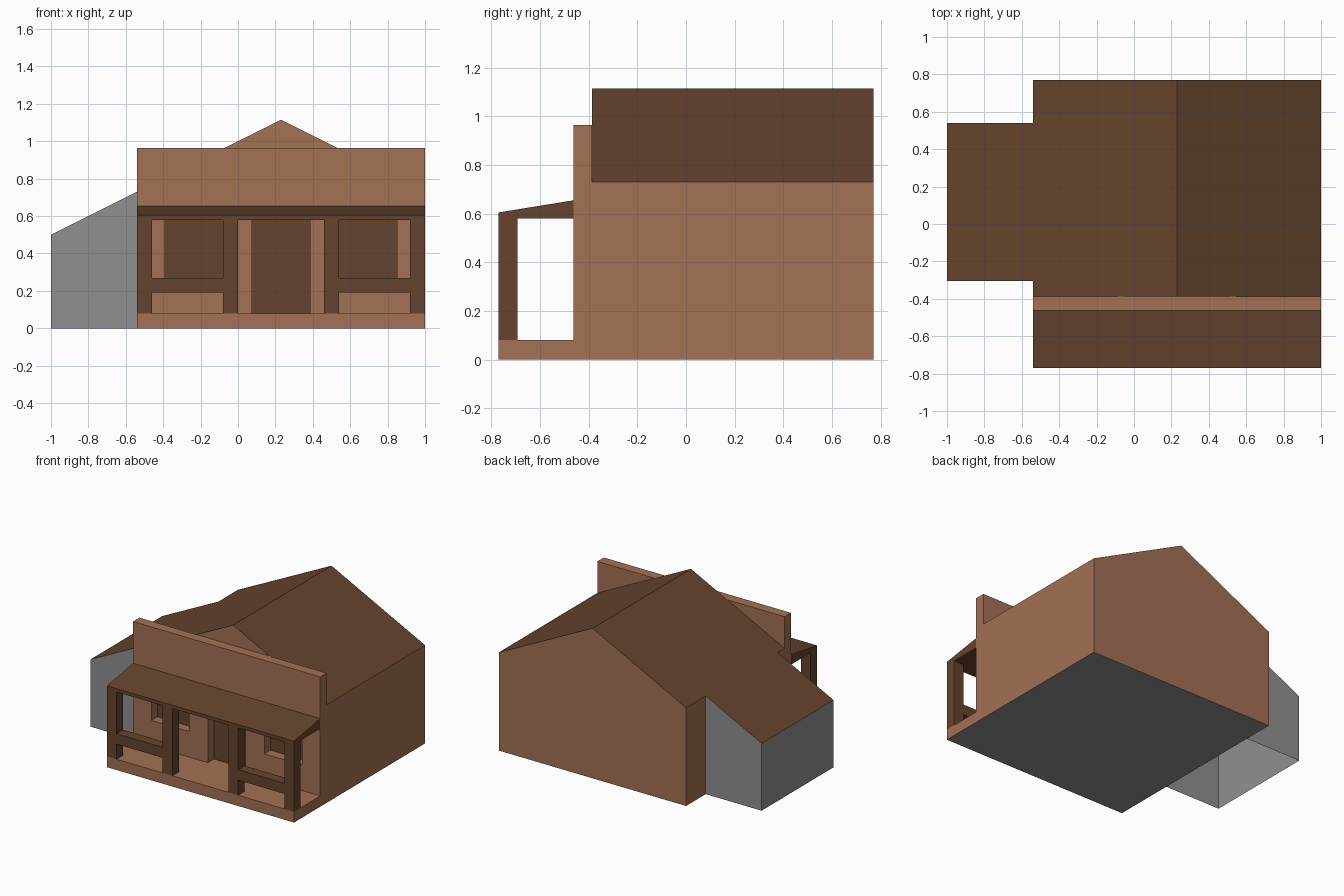
import bpy, bmesh

if "Cube" in bpy.data.objects:
    bpy.data.objects.remove(bpy.data.objects["Cube"])

def material(name, rgb):
    m = bpy.data.materials.new(name)
    lin = [((c / 255 + 0.055) / 1.055) ** 2.4 for c in rgb]
    m.diffuse_color = (*lin, 1)
    m.use_nodes = True
    m.node_tree.nodes["Principled BSDF"].inputs["Base Color"].default_value = m.diffuse_color
    return m

WALL = material("wall_tan_brown", (163, 113, 85))
DARK = material("dark_brown_wood", (102, 68, 46))
GREY = material("plain_grey", (144, 144, 144))

def prism(name, pts, a, b, along, sides, top=None, under=None, drop=None):
    """Extrude a profile (x,z along y, or y,z along x); colour faces by direction."""
    bm = bmesh.new()
    place = (lambda p, t: (p[0], t, p[1])) if along == "y" else (lambda p, t: (t, p[0], p[1]))
    lo = [bm.verts.new(place(p, a)) for p in pts]
    hi = [bm.verts.new(place(p, b)) for p in pts]
    bm.faces.new(lo)
    bm.faces.new(hi)
    for i in range(len(pts)):
        j = (i + 1) % len(pts)
        bm.faces.new((lo[i], lo[j], hi[j], hi[i]))
    bmesh.ops.recalc_face_normals(bm, faces=bm.faces)
    for f in bm.faces:
        f.material_index = 1 if f.normal.z > 0.3 else 2 if f.normal.z < -0.3 else 0
    if drop:
        bmesh.ops.delete(bm, geom=[f for f in bm.faces if drop(f.normal)], context="FACES")
    me = bpy.data.meshes.new(name)
    bm.to_mesh(me)
    bm.free()
    for m in (sides, top or sides, under or sides):
        me.materials.append(m)
    ob = bpy.data.objects.new(name, me)
    bpy.context.collection.objects.link(ob)
    return ob

def box(name, x0, x1, y0, y1, z0, z1, *mats):
    return prism(name, [(x0, z0), (x1, z0), (x1, z1), (x0, z1)], y0, y1, "y", *mats)

L, R, MID = -0.54, 1.0, 0.23          # main building, left / right / ridge
FRONT, WALL_Y, BODY_Y, BACK = -0.77, -0.462, -0.387, 0.77

# Main hall with gable roof
prism("main_hall", [(L, 0), (R, 0), (R, 0.73), (MID, 1.115), (L, 0.73)],
      BODY_Y, BACK, "y", WALL, DARK, GREY)

# Lean-to shed on the left, open underneath
prism("side_shed", [(-1, 0), (L, 0), (L, 0.73), (-1, 0.5)], -0.305, 0.54, "y",
      GREY, DARK, GREY, drop=lambda n: n.z < -0.5 or n.x > 0.9)

# False front with cut openings and dark panels behind them
facade = box("false_front", L, R, WALL_Y, BODY_Y, 0, 0.965, WALL, WALL, GREY)
openings = [("left_window", -0.39, -0.08, 0.27),
            ("door", 0.075, 0.385, 0.08),
            ("right_window", 0.54, 0.85, 0.27)]
for name, x0, x1, z0 in openings:
    cutter = box(name + "_cutter", x0, x1, -0.55, -0.3, z0, 0.58, WALL)
    cutter.hide_render = True
    cutter.hide_set(True)
    mod = facade.modifiers.new(name, "BOOLEAN")
    mod.operation = "DIFFERENCE"
    mod.solver = "EXACT"
    mod.object = cutter
    box(name + "_panel", x0, x1, BODY_Y - 0.004, BODY_Y, z0, 0.58, DARK)

# Porch floor and sloped porch roof
box("porch_floor", L, R, FRONT, WALL_Y, 0, 0.08, WALL, WALL, GREY)
prism("porch_roof", [(FRONT, 0.58), (WALL_Y, 0.58), (WALL_Y, 0.655), (FRONT, 0.605)],
      L, R, "x", DARK)

# Porch posts and rails
for i, x in enumerate((-0.54, -0.08, 0.46, 0.92)):
    box(f"porch_post_{i + 1}", x, x + 0.08, FRONT, -0.693, 0.08, 0.58, DARK)
for side, x in (("left", -0.46), ("right", 0.54)):
    box(f"{side}_porch_rail", x, x + 0.38, FRONT, -0.693, 0.192, 0.27, DARK)
